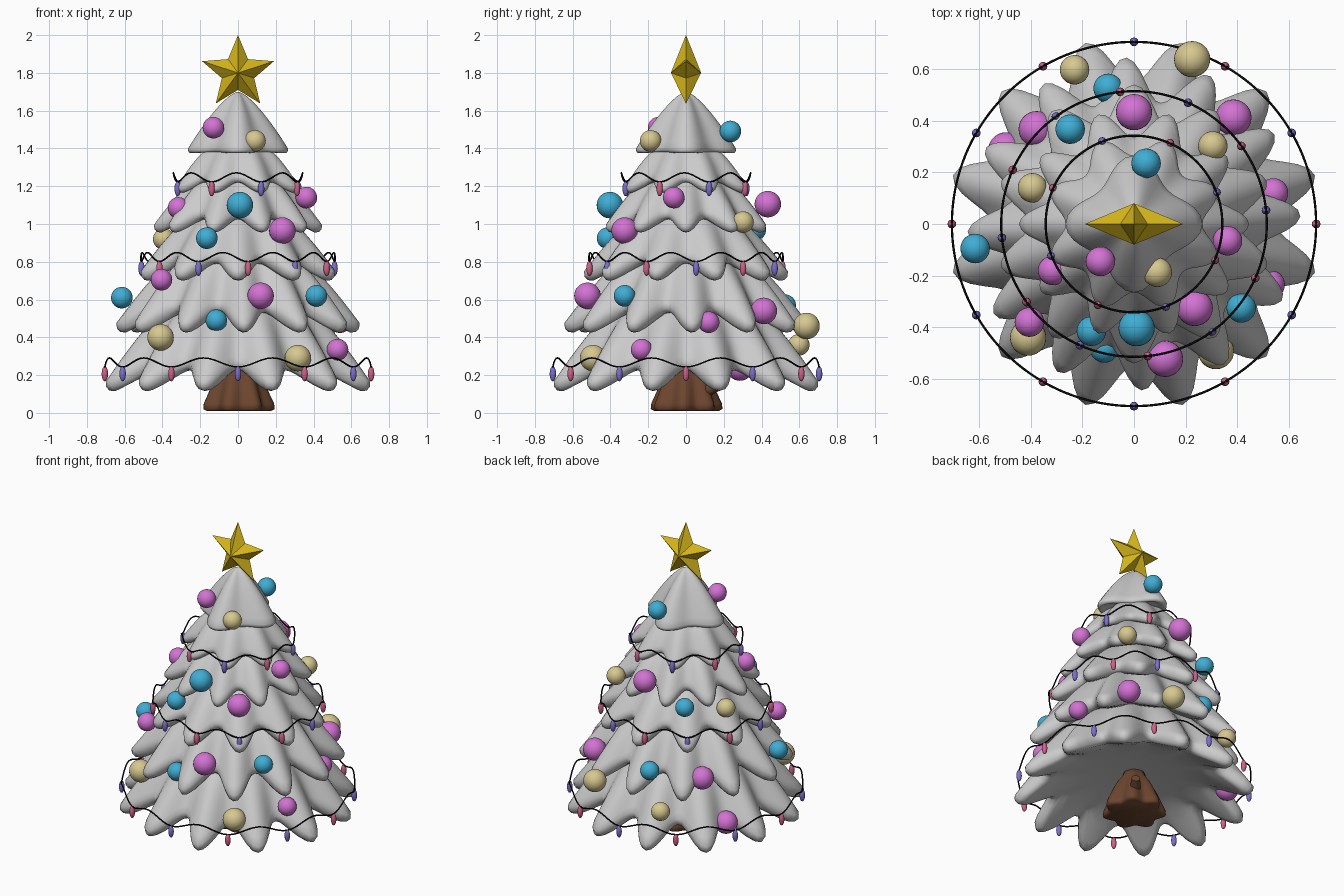
import bpy, bmesh
from math import pi, sin, cos, radians
from mathutils import Matrix

if "Cube" in bpy.data.objects:
    bpy.data.objects.remove(bpy.data.objects["Cube"])


def material(name, rgb):
    m = bpy.data.materials.new(name)
    m.diffuse_color = (*rgb, 1)
    m.use_nodes = True
    m.node_tree.nodes["Principled BSDF"].inputs["Base Color"].default_value = m.diffuse_color
    return m


GOLD = material("gold", (0.66, 0.46, 0.01))
BARK = material("bark", (0.15, 0.06, 0.028))
BLACK = material("wire_black", (0.003, 0.003, 0.003))
BULB = [material("bulb_pink", (0.62, 0.12, 0.25)), material("bulb_blue", (0.2, 0.16, 0.6))]
BALL = {"p": material("ball_purple", (0.65, 0.17, 0.65)),
        "c": material("ball_cyan", (0.05, 0.42, 0.66)),
        "t": material("ball_tan", (0.68, 0.58, 0.28))}


def finish(name, bm, mat=None, smooth=True):
    bmesh.ops.recalc_face_normals(bm, faces=bm.faces)
    me = bpy.data.meshes.new(name)
    bm.to_mesh(me)
    bm.free()
    if mat:
        me.materials.append(mat)
    for p in me.polygons:
        p.use_smooth = smooth
    ob = bpy.data.objects.new(name, me)
    bpy.context.collection.objects.link(ob)
    return ob


def radial(name, profile, segs, mat=None):
    """Skin of rings; profile(angle) gives the (r, z) points of one slice."""
    bm = bmesh.new()
    cols = []
    for i in range(segs):
        a = 2 * pi * i / segs
        cols.append([bm.verts.new((r * cos(a), r * sin(a), z)) for r, z in profile(a)])
    for i in range(segs):
        c, d = cols[i], cols[(i + 1) % segs]
        for j in range(len(c) - 1):
            bm.faces.new((c[j], d[j], d[j + 1], c[j + 1]))
    bm.faces.new([c[0] for c in cols])
    bm.faces.new([c[-1] for c in cols])
    return finish(name, bm, mat)


def tier(name, n, offset, tip, gap, top, power=1.3):
    """Branch skirt with n drooping lobes; tip, gap and top are (r, z)."""
    k = min(1, tip[0] / 0.55)

    def profile(a):
        l = (0.5 + 0.5 * cos(n * (a - radians(offset)))) ** 1.15
        r = gap[0] + (tip[0] - gap[0]) * l
        z = gap[1] + (tip[1] - gap[1]) * l
        edge = z + 0.05 * k
        pts = []
        for i in range(13):
            t = i / 12
            pts.append((top[0] + (r - top[0]) * t, top[1] + (edge - top[1]) * t ** power))
        # rounded lip, then the hollow underside
        pts += [(r - 0.003 * k, z + 0.022 * k), (r - 0.02 * k, z + 0.003 * k),
                (r - 0.05 * k, z), (r - 0.09 * k, z + 0.02 * k)]
        q = (gap[0] * 0.75, gap[1] + 0.025 * k)
        pts += [((pts[-1][0] + q[0]) / 2, (pts[-1][1] + q[1]) / 2), q,
                (gap[0] * 0.5, gap[1] + 0.05 * k), (0.06, gap[1] + 0.06 * k)]
        return pts
    radial(name, profile, n * 12)


# Foliage, bottom to top
tier("branches_1", 12, 15, (0.725, 0.115), (0.55, 0.225), (0.33, 0.60))
tier("branches_2", 12, 3, (0.645, 0.425), (0.48, 0.53), (0.28, 0.86))
tier("branches_3", 10, 18, (0.54, 0.70), (0.405, 0.79), (0.22, 1.07))
tier("branches_4", 10, 0, (0.445, 0.955), (0.335, 1.025), (0.17, 1.27), 1.4)
tier("branches_5", 8, 22.5, (0.345, 1.165), (0.265, 1.22), (0.10, 1.435), 1.6)
tier("tree_top", 4, 0, (0.265, 1.375), (0.185, 1.38), (0.004, 1.70), 1.4)


# Trunk with flared roots
def trunk_slice(a):
    w = 0.5 + 0.5 * cos(7 * a + 0.6)
    pts = [(0.14 + 0.035 * w, 0.01), (0.157 + 0.038 * w, 0.02), (0.15 + 0.042 * w, 0.05)]
    for z, r, f in ((0.10, 0.138, 0.03), (0.16, 0.12, 0.02), (0.21, 0.10, 0.012),
                    (0.25, 0.075, 0.006), (0.30, 0.06, 0)):
        pts.append((r + f * w, z))
    return pts


radial("trunk", trunk_slice, 70, BARK)
bm = bmesh.new()
bmesh.ops.create_cone(bm, cap_ends=True, segments=16, radius1=0.035, radius2=0.026, depth=0.12,
                      matrix=Matrix.Translation((0.09, 0.12, 0.12))
                      @ Matrix.Rotation(radians(-37), 4, 'Z') @ Matrix.Rotation(radians(-70), 4, 'X'))
finish("trunk_stub", bm, BARK, False)

# Faceted five-pointed star
bm = bmesh.new()
rim = []
for i in range(10):
    a = pi / 2 + i * pi / 5
    r = 0.2 if i % 2 == 0 else 0.09
    rim.append(bm.verts.new((r * cos(a), 0, 1.80 + r * sin(a))))
for y in (-0.08, 0.08):
    c = bm.verts.new((0, y, 1.80))
    for i in range(10):
        bm.faces.new((rim[i], rim[(i + 1) % 10], c))
finish("star", bm, GOLD, False)


# Light strings: wavy wire with hanging bulbs in alternating colours
def light_string(tag, n, radius, z, offset):
    cu = bpy.data.curves.new("wire_" + tag, 'CURVE')
    cu.dimensions = '3D'
    cu.bevel_depth = 0.0045
    cu.bevel_resolution = 1
    sp = cu.splines.new('POLY')
    count = n * 12
    sp.points.add(count - 1)
    sp.use_cyclic_u = True
    for i in range(count):
        a = 2 * pi * i / count + radians(offset)
        sp.points[i].co = (radius * cos(a), radius * sin(a), z - 0.024 * cos(2 * pi * i / 12), 1)
    cu.materials.append(BLACK)
    wire = bpy.data.objects.new("wire_" + tag, cu)
    bpy.context.collection.objects.link(wire)
    bpy.ops.object.select_all(action='DESELECT')
    wire.select_set(True)
    bpy.context.view_layer.objects.active = wire
    bpy.ops.object.convert(target='MESH')
    for i in range(n):
        a = 2 * pi * i / n + radians(offset)
        x, y = radius * cos(a), radius * sin(a)
        bm = bmesh.new()
        bmesh.ops.create_uvsphere(bm, u_segments=12, v_segments=8, radius=1,
                                  matrix=Matrix.Translation((x, y, z - 0.06))
                                  @ Matrix.Diagonal((0.017, 0.017, 0.04, 1)))
        first = 1 if tag != "lower" else 0
        finish(f"bulb_{tag}_{i}", bm, BULB[(i + first) % 2])


light_string("lower", 12, 0.705, 0.267, 0)
light_string("middle", 12, 0.514, 0.825, 6)
light_string("upper", 8, 0.342, 1.247, 21)

# Ornament balls: colour, x, y, z, radius
S, M = 0.057, 0.07
balls = [
    ("p", -.13, -.145, 1.51, S), ("t", .09, -.187, 1.44, S), ("c", .047, .235, 1.49, S),
    ("p", .362, -.065, 1.14, S), ("p", -.315, -.18, 1.085, S), ("c", .01, -.403, 1.10, M),
    ("p", .235, -.325, .965, M), ("c", -.165, -.415, .925, S), ("t", -.393, .14, .92, S),
    ("p", 0, .433, 1.105, M), ("t", .305, .302, 1.01, S), ("p", -.405, -.38, .705, S),
    ("c", -.615, -.095, .61, S), ("p", .12, -.522, .62, M), ("c", .415, -.325, .62, S),
    ("c", -.115, -.48, .49, S), ("t", -.41, -.44, .40, M), ("t", .317, -.492, .29, M),
    ("p", .527, -.235, .335, S), ("p", .54, .12, .48, S), ("p", .385, .412, .54, M),
    ("t", .225, .638, .46, M), ("t", -.23, .597, .36, S), ("c", -.10, .525, .57, S),
    ("c", -.247, .367, .97, S), ("p", -.377, .367, .535, M), ("p", -.495, .285, .24, M)]
for i, (col, x, y, z, r) in enumerate(balls):
    bm = bmesh.new()
    bmesh.ops.create_uvsphere(bm, u_segments=28, v_segments=16, radius=r,
                              matrix=Matrix.Translation((x, y, z)))
    finish(f"ornament_{i}", bm, BALL[col])
